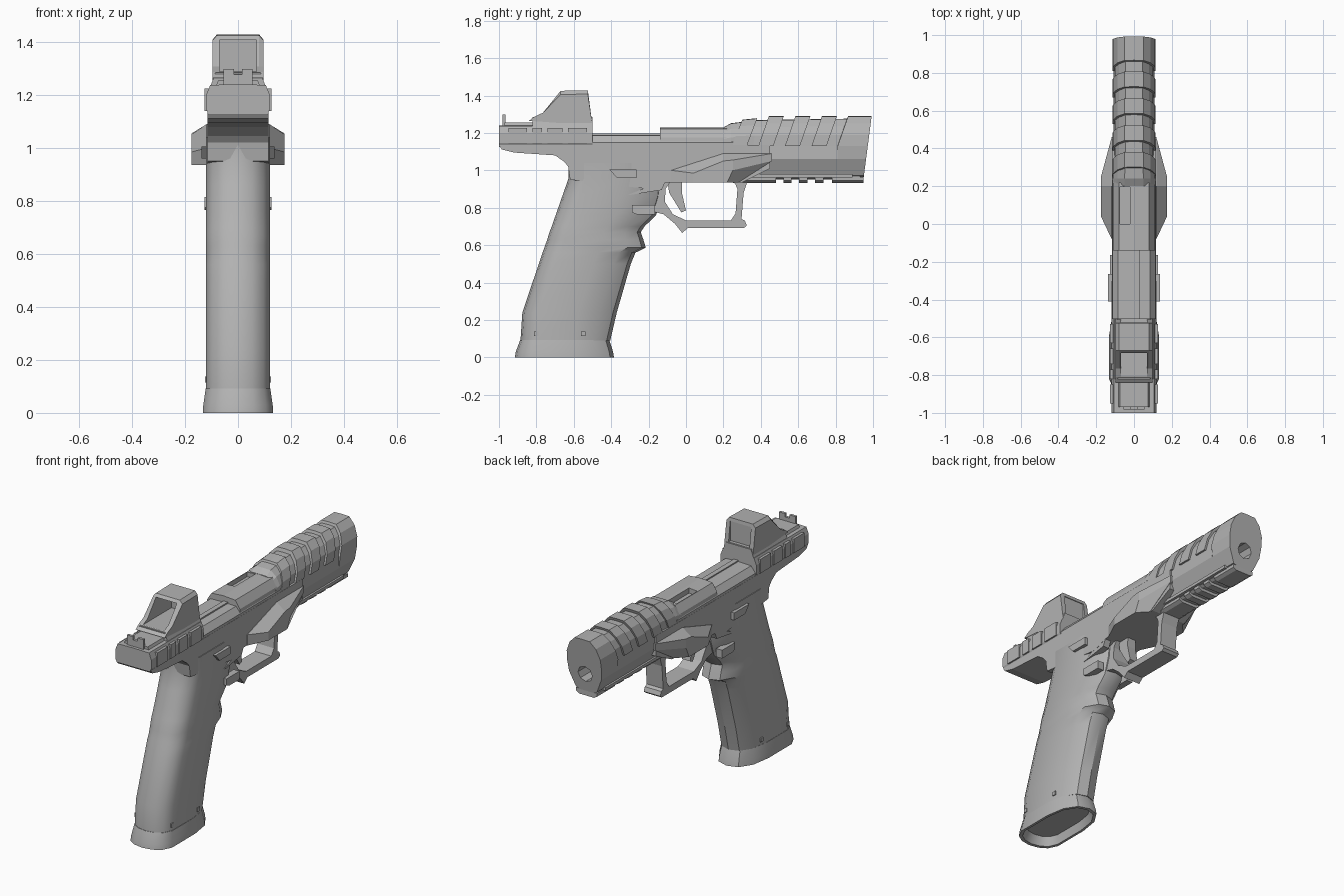
import bpy, bmesh, math
from mathutils import Vector

if "Cube" in bpy.data.objects:
    bpy.data.objects.remove(bpy.data.objects["Cube"])

grey = bpy.data.materials.new("plain grey")
grey.use_nodes = True
grey.diffuse_color = (0.45, 0.45, 0.45, 1)
grey.node_tree.nodes["Principled BSDF"].inputs["Base Color"].default_value = (0.45, 0.45, 0.45, 1)


def finish(name, bm, smooth=None):
    bmesh.ops.recalc_face_normals(bm, faces=bm.faces[:])
    me = bpy.data.meshes.new(name)
    bm.to_mesh(me)
    bm.free()
    me.materials.append(grey)
    ob = bpy.data.objects.new(name, me)
    bpy.context.collection.objects.link(ob)
    if smooth:
        bpy.ops.object.select_all(action='DESELECT')
        ob.select_set(True)
        bpy.context.view_layer.objects.active = ob
        bpy.ops.object.shade_smooth_by_angle(angle=math.radians(smooth))
    return ob


def loft(name, rings, smooth=None):
    """Skin a list of closed rings with equal point counts and cap both ends."""
    bm = bmesh.new()
    vs = [[bm.verts.new(p) for p in r] for r in rings]
    n = len(vs[0])
    for a, b in zip(vs, vs[1:]):
        for i in range(n):
            j = (i + 1) % n
            bm.faces.new((a[i], a[j], b[j], b[i]))
    bm.faces.new(vs[0])
    bm.faces.new(vs[-1])
    return finish(name, bm, smooth)


def slab(name, prof, w, x=0.0):
    """Side profile of (y, z) points extruded across x."""
    return loft(name, [[(x + s * w, y, z) for y, z in prof] for s in (-1, 1)])


def box(name, x0, x1, y0, y1, z0, z1):
    return slab(name, [(y0, z0), (y1, z0), (y1, z1), (y0, z1)], (x1 - x0) / 2, (x0 + x1) / 2)


def mirrored(half):
    """Half section (x, v), x >= 0, to a full ring."""
    return half + [(-x, v) for x, v in reversed(half) if x > 1e-5]


def bar(name, half, y0, y1, slant=lambda z: 0):
    """Symmetric (x, z) section swept along y."""
    return loft(name, [[(x, y + slant(z), z) for x, z in mirrored(half)] for y in (y0, y1)])


def cut(ob, cutter):
    m = ob.modifiers.new("cut", 'BOOLEAN')
    m.operation = 'DIFFERENCE'
    m.solver = 'EXACT'
    m.object = cutter
    bpy.context.view_layer.objects.active = ob
    bpy.ops.object.modifier_apply(modifier="cut")
    bpy.data.objects.remove(cutter)


# Grip: rounded back, flat sides, rounded front with finger swell
HALF = [(0, 0), (0.45, 0.02), (0.8, 0.075), (1, 0.18), (1, 0.6), (0.86, 0.82), (0.5, 0.96), (0, 1)]


def grip_ring(z, yb, yf, w):
    return [(x * w, yb + f * (yf - yb), z) for x, f in mirrored(HALF)]


levels = [(0.09, -0.885, -0.405), (0.24, -0.875, -0.37), (0.50, -0.787, -0.295), (0.56, -0.767, -0.27),
          (0.587, -0.757, -0.215), (0.63, -0.742, -0.228), (0.67, -0.73, -0.242), (0.70, -0.718, -0.222),
          (0.76, -0.697, -0.16), (0.86, -0.662, -0.13), (0.96, -0.627, -0.12), (1.04, -0.63, -0.11)]
loft("grip", [grip_ring(z, a, b, 0.12) for z, a, b in levels], 35)

# Magazine base, flared and hollow underneath
loft("magazine_base", [grip_ring(0.05, -0.87, -0.43, 0.105), grip_ring(0, -0.895, -0.405, 0.118),
                       grip_ring(0, -0.915, -0.385, 0.133), grip_ring(0.03, -0.91, -0.39, 0.131),
                       grip_ring(0.092, -0.887, -0.41, 0.122)], 35)

# Frame with tail over the hand
slab("frame", [(-1, 1.135), (-0.985, 1.112), (-0.92, 1.095), (-0.70, 1.08), (-0.65, 1.045), (-0.63, 1.02),
               (-0.62, 0.95), (-0.2, 0.9), (-0.11, 0.935), (0.30, 0.935), (0.45, 1.01), (0.45, 1.135)], 0.116)

# Side wings above the trigger guard
for s, tag in ((1, "left"), (-1, "right")):
    inner = [(-0.08, 0.935), (-0.08, 1.0), (0.2, 1.09), (0.46, 1.09), (0.46, 1.05), (0.28, 0.935)]
    outer = [(0.04, 0.935), (0.04, 0.985), (0.2, 1.05), (0.25, 1.055), (0.25, 1.0), (0.22, 0.935)]
    loft(tag + "_wing", [[(s * 0.10, y, z) for y, z in inner], [(s * 0.118, y, z) for y, z in inner],
                         [(s * 0.175, y, z) for y, z in outer]])
    # Small controls
    slab(tag + "_slide_lever", [(-0.41, 1.005), (-0.37, 0.96), (-0.265, 0.96), (-0.265, 1.005)], 0.012, s * 0.125)
    slab(tag + "_magazine_button", [(-0.29, 0.775), (-0.265, 0.765), (-0.165, 0.765), (-0.165, 0.815),
                                    (-0.29, 0.815)], 0.02, s * 0.106)
    slab(tag + "_thumb_ledge", [(-0.32, 0.865), (-0.13, 0.895), (-0.11, 0.94), (-0.16, 0.93)], 0.02, s * 0.095)
    for y in (-0.8, -0.55):
        box(tag + "_base_pin", s * 0.121 - 0.003, s * 0.121 + 0.003, y - 0.012, y + 0.012, 0.115, 0.138)
    # Gripping blocks at the rear of the slide
    for a, b in ((-0.95, -0.85), (-0.82, -0.77), (-0.74, -0.66), (-0.63, -0.53)):
        slab(tag + "_slide_block", [(a, 1.14), (b, 1.14), (b, 1.225), (a, 1.225)], 0.008, s * 0.118)

# Trigger guard and trigger
guard = [(-0.18, 0.78), (-0.12, 0.765), (-0.06, 0.715), (-0.02, 0.665), (0.01, 0.692), (0.31, 0.692),
         (0.325, 0.705), (0.315, 0.73), (0.297, 0.74), (0.308, 0.88), (0.33, 0.945), (0.22, 0.945),
         (0.262, 0.93), (0.275, 0.90), (0.265, 0.77), (0.24, 0.732), (0.0, 0.732), (-0.07, 0.765),
         (-0.112, 0.83), (-0.11, 0.9), (-0.08, 0.945), (-0.18, 0.945)]
slab("trigger_guard", guard, 0.055)
slab("trigger", [(-0.10, 0.95), (-0.02, 0.95), (-0.022, 0.88), (0.0, 0.785), (-0.025, 0.775),
                 (-0.065, 0.84), (-0.09, 0.88)], 0.028)

# Slide: rear block, middle body, raised chamber block
bar("slide_rear", [(0.11, 1.125), (0.12, 1.145), (0.12, 1.20), (0.105, 1.238), (0, 1.24)], -1.0, -0.5)
bar("slide_middle", [(0.115, 1.125), (0.115, 1.15), (0.085, 1.187), (0, 1.19)], -0.52, 0.25)
chamber = bar("chamber_block", [(0.114, 1.13), (0.11, 1.175), (0.08, 1.222), (0, 1.228)], -0.14, 0.22)
cut(chamber, box("cutter", -0.075, -0.02, 0.0, 0.195, 1.195, 1.3))
box("ejector_rib", 0.0, 0.03, -0.5, -0.13, 1.18, 1.197)

# Front shroud: slimmer core stepping up to a slanted full-size muzzle end
FULL = [(0.045, 0.962), (0.07, 0.972), (0.108, 1.06), (0.115, 1.13), (0.112, 1.19), (0.088, 1.25),
        (0.05, 1.288), (0, 1.29)]
CORE = [(x if z < 1.13 else x * 0.9, z if z < 1.2 else z - 0.014) for x, z in FULL]


def shroud_ring(y, half, k=0.0, squash=1.0):
    return [(x, y + k * max(0, z - 1.13), z if z < 1.13 else 1.13 + (z - 1.13) * squash)
            for x, z in mirrored(half)]


front = [(x, 0.95 + (z - 0.962) * 0.13, z) for x, z in mirrored(FULL)]
shroud = loft("front_shroud", [shroud_ring(0.2, FULL, 0, 0.62), shroud_ring(0.24, FULL, 0, 0.76),
                               shroud_ring(0.36, CORE, 0.1, 0.95), shroud_ring(0.81, CORE, 0.35),
                               shroud_ring(0.811, FULL, 0.35), front])
bm = bmesh.new()
bmesh.ops.create_cone(bm, cap_ends=True, segments=8, radius1=0.048, radius2=0.048, depth=0.5)
for v in bm.verts:
    v.co = Vector((v.co.x, v.co.z + 0.95, v.co.y + 1.07))
cut(shroud, finish("cutter", bm))

# Slanted ribs over the shroud
UPPER = [(x, z) for x, z in FULL if z >= 1.13]
for i in range(4):
    y = 0.245 + 0.142 * i
    q = 0.88 if i == 0 else 1.0
    loft("shroud_rib", [shroud_ring(y, UPPER, 0.35, q), shroud_ring(y + 0.08, UPPER, 0.35, min(1, q + 0.05))])

# Accessory rail with teeth
bar("rail", [(0.05, 0.95), (0.065, 0.96), (0.065, 0.985), (0, 0.985)], 0.27, 0.93)
for a, b in ((0.28, 0.48), (0.52, 0.565), (0.605, 0.65), (0.69, 0.735), (0.78, 0.95)):
    bar("rail_tooth", [(0.05, 0.933), (0.07, 0.945), (0.07, 0.965), (0, 0.965)], a, b)
for s in (-1, 1):
    box("rail_side_strip", s * 0.075 - 0.01, s * 0.075 + 0.01, 0.3, 0.89, 0.962, 0.98)

# Sight: base, hooded housing and lens
bar("sight_base", [(0.105, 1.23), (0.085, 1.285), (0, 1.285)], -0.82, -0.5)
hood = loft("sight_hood", [[(s * w, y, z) for y, z in
                            [(-0.84, 1.265), (-0.81, 1.287), (-0.765, 1.308), (-0.67, 1.405 + d),
                             (-0.525, 1.408 + d), (-0.5, 1.24)]]
                           for s, w, d in ((-1, 0.097, 0), (-1, 0.08, 0.02), (1, 0.08, 0.02), (1, 0.097, 0))])
cut(hood, box("cutter", -0.07, 0.07, -0.95, -0.4, 1.288, 1.408))
box("sight_lens", -0.075, 0.075, -0.535, -0.527, 1.28, 1.412)

# Notched rear sight
bar("rear_sight_foot", [(0.085, 1.23), (0.075, 1.255), (0, 1.255)], -0.97, -0.82)
for s in (-1, 1):
    box("rear_sight_post", s * 0.035 - 0.02, s * 0.035 + 0.02, -0.982, -0.966, 1.23, 1.298)
box("rear_sight_bridge", -0.02, 0.02, -0.982, -0.966, 1.23, 1.278)
